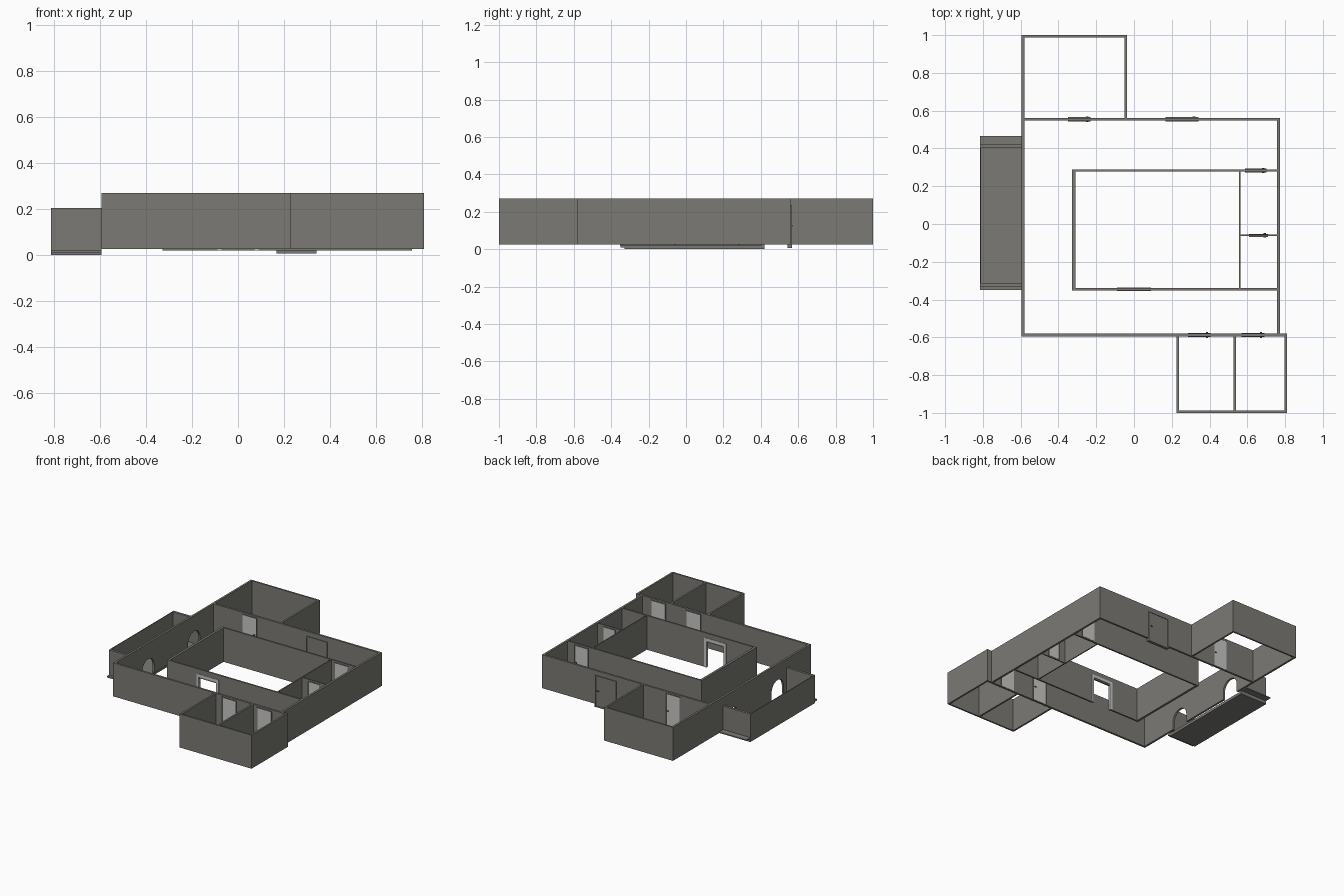
import bpy, bmesh, math
from mathutils import Vector

if "Cube" in bpy.data.objects:
    bpy.data.objects.remove(bpy.data.objects["Cube"])


def material(name, rgb):
    m = bpy.data.materials.new(name)
    m.diffuse_color = (*rgb, 1)
    m.use_nodes = True
    m.node_tree.nodes["Principled BSDF"].inputs["Base Color"].default_value = m.diffuse_color
    return m


WALL = material("warm_grey_wall", (0.20, 0.195, 0.178))
DOOR = material("pale_grey_door", (0.58, 0.58, 0.57))
DARK = material("dark_metal", (0.08, 0.078, 0.072))
Z0, Z1 = 0.025, 0.27


def finish(name, bm, mat):
    bmesh.ops.recalc_face_normals(bm, faces=bm.faces)
    me = bpy.data.meshes.new(name)
    bm.to_mesh(me)
    bm.free()
    me.materials.append(mat)
    ob = bpy.data.objects.new(name, me)
    bpy.context.collection.objects.link(ob)
    return ob


def box(name, x0, x1, y0, y1, z0=Z0, z1=Z1, mat=WALL):
    bm = bmesh.new()
    bmesh.ops.create_cube(bm, size=1)
    for v in bm.verts:
        v.co = Vector(((x0, x1)[v.co.x > 0], (y0, y1)[v.co.y > 0], (z0, z1)[v.co.z > 0]))
    return finish(name, bm, mat)


def profile_wall(name, outline, axis, d0, d1, mat=WALL):
    """Extrude an outline of (along, z) points across the wall thickness."""
    bm = bmesh.new()
    pts = [(d0, a, z) if axis == "x" else (a, d0, z) for a, z in outline]
    f = bm.faces.new([bm.verts.new(p) for p in pts])
    ext = bmesh.ops.extrude_face_region(bm, geom=[f])
    move = Vector((d1 - d0, 0, 0)) if axis == "x" else Vector((0, d1 - d0, 0))
    for g in ext["geom"]:
        if isinstance(g, bmesh.types.BMVert):
            g.co += move
    return finish(name, bm, mat)


def arch(c, w, top, z0=Z0):
    r = w / 2
    spring = top - r
    return ([(c - r, z0)] +
            [(c - r * math.cos(math.pi * i / 12), spring + r * math.sin(math.pi * i / 12))
             for i in range(13)] + [(c + r, z0)])


def portal(c, w, z0, z1):
    h = w / 2
    return [(c - h, z0), (c - h, z1), (c + h, z1), (c + h, z0)]


def frame(name, c, y, w, z0, z1, t, depth, mat):
    """Jambs and lintel as one inverted U."""
    h = w / 2
    o = [(c - h, z0), (c - h, z1), (c + h, z1), (c + h, z0),
         (c + h - t, z0), (c + h - t, z1 - t), (c - h + t, z1 - t), (c - h + t, z0)]
    return profile_wall(name, o, "y", y - depth / 2, y + depth / 2, mat)


# Main hall outer walls, with two archways to the balcony
profile_wall("hall_left_wall",
             [(-0.59, Z0)] + arch(-0.21, 0.14, 0.155) + arch(0.32, 0.14, 0.155)
             + [(1.0, Z0), (1.0, Z1), (-0.59, Z1)], "x", -0.595, -0.58)
box("hall_front_wall", -0.595, 0.81, -0.595, -0.58)
box("hall_right_wall", 0.757, 0.772, -0.58, 0.562)
box("hall_back_wall", -0.58, 0.772, 0.547, 0.562)

# Back room
box("back_room_back_wall", -0.595, -0.037, 0.988, 1.0)
box("back_room_right_wall", -0.05, -0.037, 0.562, 0.988)

# Two front rooms
box("front_rooms_front_wall", 0.226, 0.81, -1.0, -0.988)
for n, x in (("left", 0.226), ("divider", 0.528), ("right", 0.797)):
    box("front_rooms_%s_wall" % n, x, x + 0.013, -0.988, -0.595)

# Inner block, with an open portal to the hall
profile_wall("inner_front_wall",
             [(-0.328, 0.02)] + portal(0, 0.14, 0.02, 0.205)
             + [(0.757, 0.02), (0.757, Z1), (-0.328, Z1)], "y", -0.351, -0.339)
box("inner_left_wall", -0.328, -0.311, -0.339, 0.277, 0.02)
box("inner_back_wall", -0.328, 0.757, 0.277, 0.289, 0.02)
box("inner_long_divider", 0.555, 0.563, -0.339, 0.277, 0.02)
box("inner_cross_divider", 0.563, 0.757, -0.064, -0.056, 0.02)
frame("portal_frame", 0, -0.345, 0.18, 0.02, 0.235, 0.02, 0.018, DOOR)

# Interior doors: pale leaf, wall coloured frame and two small handles
doors = [(-0.29, 0.5545, 0.12, 0.015), (0.345, -0.5875, 0.12, 0.015),
         (0.63, -0.5875, 0.12, 0.015), (0.645, 0.283, 0.115, 0.012),
         (0.66, -0.06, 0.10, 0.008)]
for i, (c, y, w, t) in enumerate(doors):
    h = w / 2
    d = t / 2 + 0.002
    box("door_leaf_%d" % i, c - h + 0.006, c + h - 0.006, y - d, y + d, 0.027, 0.252, DOOR)
    frame("door_frame_%d" % i, c, y, w, 0.025, 0.258, 0.006, t + 0.008, WALL)
    for s in (-1, 1):
        yc = y + s * (d + 0.003)
        box("door_handle_%d" % i, c + h - 0.024, c + h - 0.012,
            yc - 0.003, yc + 0.003, 0.128, 0.134, DARK)

# Entrance door in the back wall
box("entrance_leaf", 0.175, 0.335, 0.545, 0.564, 0.015, 0.23)
frame("entrance_frame", 0.255, 0.5545, 0.175, 0.005, 0.236, 0.008, 0.026, WALL)
box("entrance_threshold", 0.168, 0.342, 0.543, 0.566, 0.005, 0.015)
box("entrance_handle", 0.31, 0.325, 0.564, 0.57, 0.12, 0.128, DARK)

# Balcony: slab, end ledges and parapet
box("balcony_slab", -0.815, -0.595, -0.33, 0.42, 0.0, 0.02)
box("balcony_front_ledge", -0.815, -0.595, -0.35, -0.33, 0.01, 0.022)
box("balcony_back_ledge", -0.815, -0.595, 0.42, 0.465, 0.025, 0.033)
box("balcony_outer_parapet", -0.815, -0.809, -0.33, 0.42, 0.02, 0.205)
for n, y in (("front", -0.33), ("back", 0.402)):
    box("balcony_%s_parapet" % n, -0.809, -0.595, y, y + 0.018, 0.02, 0.205)
